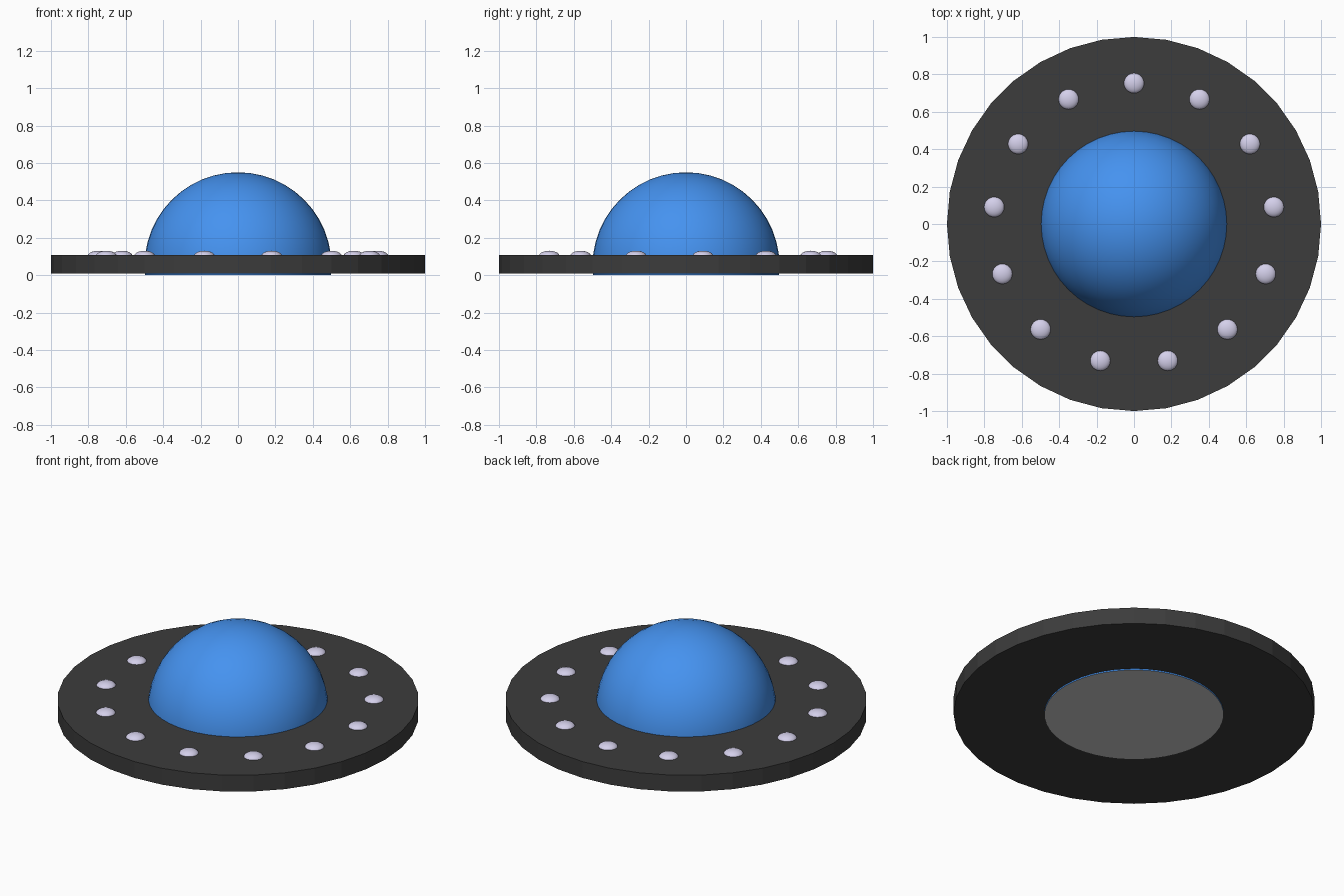
import bpy, bmesh, math
from mathutils import Matrix, Vector

if "Cube" in bpy.data.objects:
    bpy.data.objects.remove(bpy.data.objects["Cube"])


def material(name, color):
    m = bpy.data.materials.new(name)
    m.diffuse_color = (*color, 1)
    m.use_nodes = True
    m.node_tree.nodes["Principled BSDF"].inputs["Base Color"].default_value = m.diffuse_color
    return m


def add_object(name, bm, *mats):
    mesh = bpy.data.meshes.new(name)
    bm.to_mesh(mesh)
    bm.free()
    for m in mats:
        mesh.materials.append(m)
    ob = bpy.data.objects.new(name, mesh)
    bpy.context.collection.objects.link(ob)
    return ob


black = material("black", (0.045, 0.045, 0.045))
blue = material("blue", (0.06, 0.29, 0.87))
pale = material("pale_lilac", (0.66, 0.63, 0.83))
grey = material("grey", (0.8, 0.8, 0.8))

BOTTOM, TOP = 0.008, 0.108

# Flat faceted disc
bm = bmesh.new()
bmesh.ops.create_cone(bm, cap_ends=True, segments=36, radius1=1, radius2=1,
                      depth=TOP - BOTTOM,
                      matrix=Matrix.Translation((0, 0, (TOP + BOTTOM) / 2)))
add_object("disc", bm, black)

# Dome: sphere cut off at the ground, closed by a flat grey base
bm = bmesh.new()
bmesh.ops.create_uvsphere(bm, u_segments=48, v_segments=24, radius=0.5,
                          matrix=Matrix.Translation((0, 0, 0.05)))
bmesh.ops.bisect_plane(bm, geom=bm.verts[:] + bm.edges[:] + bm.faces[:],
                       plane_co=Vector((0, 0, 0)), plane_no=Vector((0, 0, 1)),
                       clear_inner=True)
for f in bm.faces:
    f.smooth = True
rim = [e for e in bm.edges if e.is_boundary]
for f in bmesh.ops.holes_fill(bm, edges=rim, sides=0)["faces"]:
    f.smooth = False
    f.material_index = 1
bmesh.ops.recalc_face_normals(bm, faces=bm.faces[:])
add_object("dome", bm, blue, grey)

# Ring of flattened lamps set into the disc
COUNT = 13
for i in range(COUNT):
    a = math.pi / 2 + i * math.tau / COUNT
    bm = bmesh.new()
    place = (Matrix.Translation((0.753 * math.cos(a), 0.753 * math.sin(a), 0.103))
             @ Matrix.Diagonal((1, 1, 0.5, 1)))
    bmesh.ops.create_uvsphere(bm, u_segments=24, v_segments=12, radius=0.055,
                              matrix=place)
    for f in bm.faces:
        f.smooth = True
    add_object(f"lamp_{i + 1}", bm, pale)
